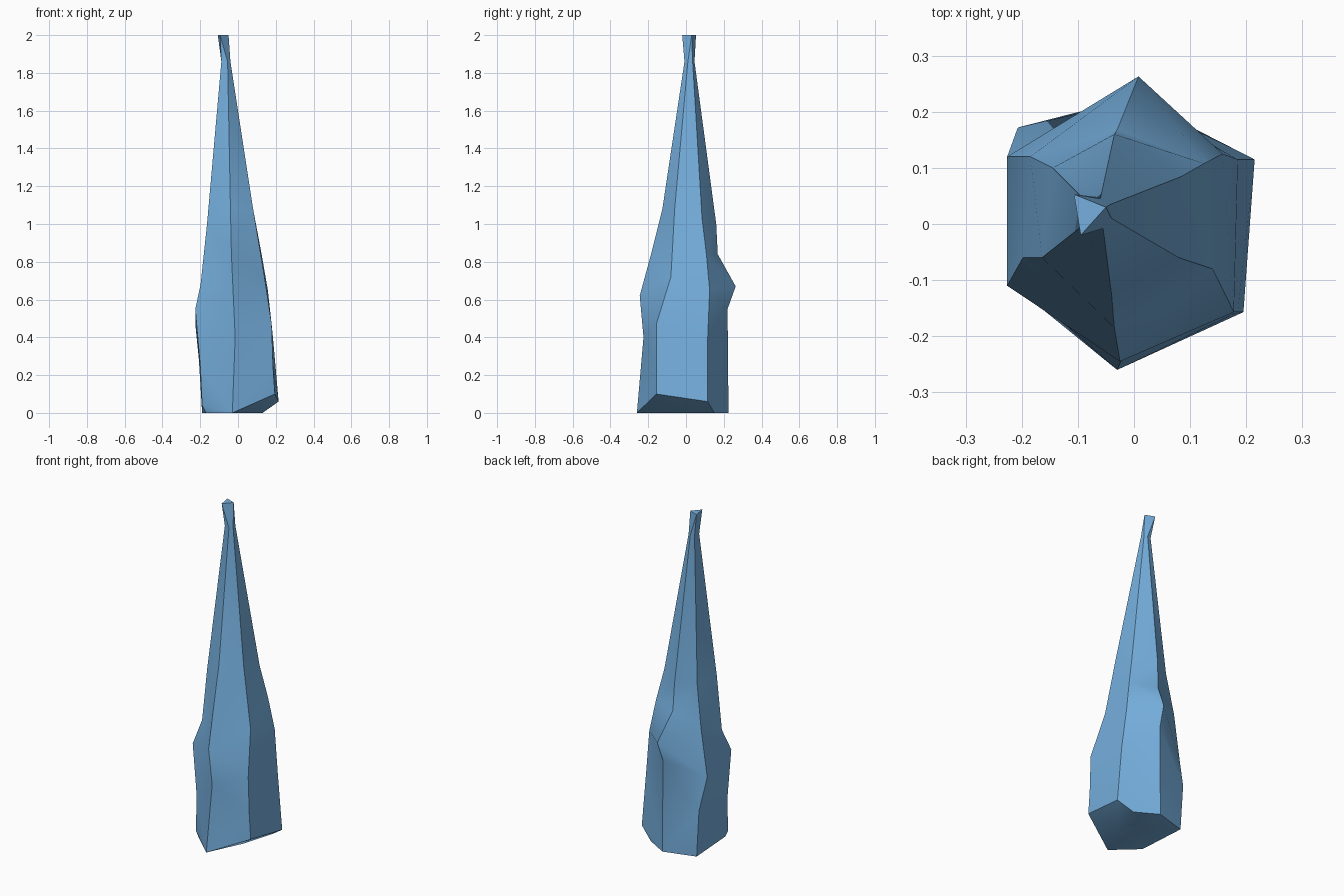
import bpy, bmesh

if "Cube" in bpy.data.objects:
    bpy.data.objects.remove(bpy.data.objects["Cube"])

# Six ridges running up the spire, each as (z, x, y) points
ridges = [
    # front
    [(0, -.03, -.26), (.4, -.015, -.225), (.62, -.025, -.245), (.84, -.035, -.185), (1.08, -.04, -.125), (1.86, -.055, -.008)],
    # front right
    [(.1, .195, -.157), (.25, .185, -.157), (.47, .178, -.157), (.72, .14, -.08), (1.08, .08, -.06), (1.86, -.04, .01)],
    # back right
    [(.06, .215, .115), (.4, .185, .115), (.65, .158, .125), (.84, .125, .108), (1.03, .085, .085), (1.86, -.042, .035)],
    # back
    [(0, 0, .225), (.55, 0, .22), (.67, .008, .263), (.84, -.03, .168), (1.0, -.035, .16), (1.86, -.06, .045)],
    # back left
    [(0, -.19, .17), (.28, -.207, .172), (.47, -.226, .12), (.75, -.185, .12), (1.0, -.145, .1), (1.86, -.085, .04)],
    # front left
    [(.04, -.19, -.13), (.25, -.2, -.11), (.55, -.226, -.11), (.68, -.198, -.06), (1.0, -.164, -.06), (1.86, -.088, 0)],
]
# Undercut base outline and the triangular tip
base = [(-.03, -.26), (.07, -.05), (.13, .15), (0, .225), (-.19, .17), (-.17, -.13)]
tip = [(-.095, -.02), (-.05, .03), (-.107, .053)]
tip_of = [0, 1, 1, 2, 2, 0]

rings = [[(x, y, 0) for x, y in base]]
rings += [[(r[k][1], r[k][2], r[k][0]) for r in ridges] for k in range(6)]
rings += [[(*tip[i], 2) for i in tip_of]]

# Skin the rings and close both ends
bm = bmesh.new()
loops = [[bm.verts.new(p) for p in ring] for ring in rings]
for low, high in zip(loops, loops[1:]):
    for i in range(6):
        j = (i + 1) % 6
        bm.faces.new((low[i], low[j], high[j], high[i]))
bm.faces.new(loops[0][::-1])
bm.faces.new(loops[-1])
bmesh.ops.remove_doubles(bm, verts=bm.verts, dist=.001)
bmesh.ops.dissolve_degenerate(bm, edges=bm.edges, dist=.0005)
bmesh.ops.triangulate(bm, faces=bm.faces)
bmesh.ops.recalc_face_normals(bm, faces=bm.faces)

mesh = bpy.data.meshes.new("rock_spire")
bm.to_mesh(mesh)
bm.free()
spire = bpy.data.objects.new("rock_spire", mesh)
bpy.context.collection.objects.link(spire)

# Single flat colour
blue = bpy.data.materials.new("soft blue")
blue.diffuse_color = (.18, .43, .73, 1)
blue.use_nodes = True
blue.node_tree.nodes["Principled BSDF"].inputs["Base Color"].default_value = blue.diffuse_color
mesh.materials.append(blue)

# Smooth the gentle bends, keep the ridges crisp
bpy.context.view_layer.objects.active = spire
spire.select_set(True)
bpy.ops.object.shade_smooth_by_angle(angle=.6)
